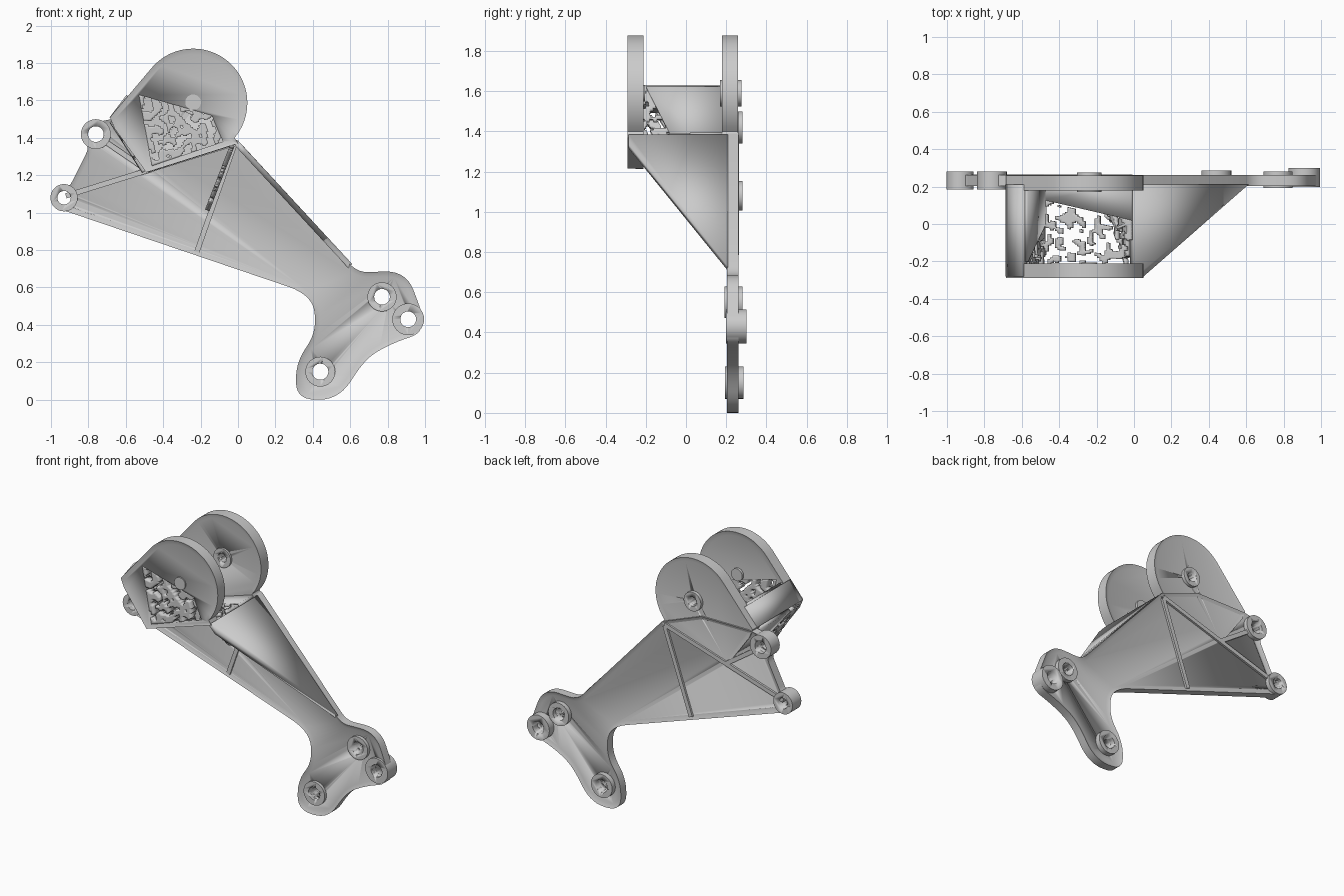
import bpy, bmesh, math
from mathutils import Vector, noise

if "Cube" in bpy.data.objects:
    bpy.data.objects.remove(bpy.data.objects["Cube"])


def finish(name, bm, solid=0.0):
    bmesh.ops.recalc_face_normals(bm, faces=bm.faces)
    me = bpy.data.meshes.new(name)
    bm.to_mesh(me)
    bm.free()
    ob = bpy.data.objects.new(name, me)
    bpy.context.collection.objects.link(ob)
    if solid:
        m = ob.modifiers.new("thickness", 'SOLIDIFY')
        m.thickness, m.offset = solid, 0
    bpy.ops.object.select_all(action='DESELECT')
    ob.select_set(True)
    bpy.context.view_layer.objects.active = ob
    bpy.ops.object.shade_smooth_by_angle(angle=math.radians(35))
    return ob


def rounded(points):
    """Turn (x, z, cut) corners into a rounded outline."""
    out, n = [], len(points)
    for i, (x, z, r) in enumerate(points):
        p = Vector((x, z))
        if r == 0:
            out.append(p)
            continue
        a, b = Vector(points[i - 1][:2]) - p, Vector(points[(i + 1) % n][:2]) - p
        s = p + a.normalized() * min(r, a.length * 0.47)
        e = p + b.normalized() * min(r, b.length * 0.47)
        for k in range(8):
            t = k / 7
            out.append(s * (1 - t) ** 2 + p * 2 * t * (1 - t) + e * t * t)
    return out


def prism(name, outline, y0, y1, rim=0.0, depth=0.0):
    """Outline in x-z, extruded along y, with optional raised rim on both sides."""
    bm = bmesh.new()
    f = bm.faces.new([bm.verts.new((x, y0, z)) for x, z in outline])
    ext = bmesh.ops.extrude_face_region(bm, geom=[f], use_keep_orig=True)["geom"]
    for v in ext:
        if isinstance(v, bmesh.types.BMVert):
            v.co.y = y1
    bmesh.ops.recalc_face_normals(bm, faces=bm.faces)
    if rim:
        caps = [f for f in bm.faces if abs(f.normal.y) > 0.9]
        bmesh.ops.inset_individual(bm, faces=caps, thickness=rim, depth=-depth)
    return finish(name, bm)


def cylinders(name, items):
    """One mesh of cylinders along y from (x, z, r, y0, y1)."""
    bm = bmesh.new()
    for x, z, r, y0, y1 in items:
        lo, hi = [[bm.verts.new((x + r * math.cos(k * math.tau / 32), y,
                                 z + r * math.sin(k * math.tau / 32)))
                   for k in range(32)] for y in (y0, y1)]
        bm.faces.new(lo)
        bm.faces.new(hi)
        for k in range(32):
            j = (k + 1) % 32
            bm.faces.new((lo[k], lo[j], hi[j], hi[k]))
    return finish(name, bm)


def cut(ob, cutter):
    m = ob.modifiers.new("cut", 'BOOLEAN')
    m.operation, m.solver, m.object = 'DIFFERENCE', 'EXACT', cutter
    cutter.hide_render = True
    cutter.hide_set(True)


def panel(name, pts, t=0.03):
    bm = bmesh.new()
    bm.faces.new([bm.verts.new(p) for p in pts])
    return finish(name, bm, t)


def mesh_sheet(name, a, b, c, d, limit, t=0.025, n=36):
    """Quad sheet eaten away into a worm-like perforated pattern."""
    a, b, c, d = map(Vector, (a, b, c, d))
    bm = bmesh.new()
    bmesh.ops.create_grid(bm, x_segments=n, y_segments=n, size=0.5)
    for v in bm.verts:
        u, w = v.co.x + 0.5, v.co.y + 0.5
        v.co = a.lerp(b, u).lerp(d.lerp(c, u), w)
    gone = [f for f in bm.faces if noise.noise(f.calc_center_median() * 24) > limit]
    bmesh.ops.delete(bm, geom=gone, context='FACES')
    return finish(name, bm, t)


# Main plate with raised rim
plate = prism("main_plate", rounded([
    (-.97, 1.025, .05), (.40, .56, .14), (.42, .36, .12), (.31, .20, .09),
    (.31, .0, .13), (.54, -.0, .12), (.68, .22, .12), (.82, .30, .08),
    (.98, .355, .06), (.985, .46, .04), (.90, .69, .12), (.64, .68, .06),
    (.0, 1.385, 0), (-.3, 1.5, 0), (-.68, 1.5, .03), (-.82, 1.47, .06),
    (-.80, 1.34, .03), (-.90, 1.14, .03), (-.99, 1.10, .04)]),
    .203, .262, .026, .012)

# Mounting bosses: x, z, radius, hole radius, y range
BOSSES = [(-.93, 1.08, .073, .036, .185, .28), (-.76, 1.42, .08, .042, .185, .28),
          (.77, .55, .078, .042, .192, .28), (.91, .43, .085, .042, .198, .30),
          (.44, .15, .08, .043, .195, .285), (-.24, 1.59, .065, .032, .17, .275)]
holes = cylinders("hole_cutter", [(x, z, h, 0, .5) for x, z, r, h, a, b in BOSSES])
bosses = cylinders("mounting_bosses", [(x, z, r, a, b) for x, z, r, h, a, b in BOSSES])
cut(plate, holes)
cut(bosses, holes)

# Twin round cheeks
cheek = [(-.24 + .29 * math.cos(math.radians(t)), 1.587 + .29 * math.sin(math.radians(t)))
         for t in range(-40, 141, 5)] + [(-.685, 1.51), (-.66, 1.45), (-.49, 1.215), (-.0, 1.37)]
back = prism("back_cheek", cheek, .178, .258, .025, .006)
cut(back, holes)
front = prism("front_cheek", cheek, -.29, -.212, .03, .010)
window = [(-.46, 1.25), (-.08, 1.38), (-.14, 1.52), (-.53, 1.63)]
cut(front, prism("window_cutter", window, -.4, -.1))
mesh_sheet("front_cheek_mesh", *[(x, -.25, z) for x, z in window], .08, .06)
cylinders("front_cheek_boss", [(-.24, 1.59, .042, -.288, -.205)])

# Pocket walls: solid part toward the plate, perforated part toward the front
for name, p, q, yp, yq in [("inner_wall", (-.58, 1.62), (-.485, 1.23), -.2, .0),
                           ("outer_wall", (-.675, 1.49), (-.50, 1.22), -.15, .02),
                           ("pocket_floor", (-.485, 1.23), (-.01, 1.38), .13, .02)]:
    def at(e, y):
        return (e[0], y, e[1])
    panel(name, [at(p, yp), at(p, .21), at(q, .21), at(q, yq)])
    limit = -.1 if name == "pocket_floor" else .05
    mesh_sheet(name + "_mesh", at(p, -.25), at(p, yp), at(q, yq), at(q, -.25), limit)
panel("wall_top", [(-.675, -.28, 1.50), (-.675, .21, 1.50), (-.585, .21, 1.62), (-.585, -.28, 1.62)])

# Tapered side flange along the sloping edge
panel("side_flange", [(-.01, -.285, 1.375), (.035, -.285, 1.325), (.60, .21, .715), (-.01, .21, 1.375)], .03)

# Remains of the front gusset
mesh_sheet("front_gusset", (-.03, -.25, 1.36), (-.03, .21, 1.36),
           (-.17, .21, 1.0), (-.15, .10, 1.05), .0)

# Stiffening ribs across the plate
for name, (x0, z0), (x1, z1) in [("long_rib", (-.02, 1.37), (-.92, 1.09)),
                                 ("cross_rib", (-.02, 1.36), (-.22, .79)),
                                 ("short_rib", (-.49, 1.23), (-.71, 1.38))]:
    s = Vector((z0 - z1, x1 - x0)).normalized() * .014
    prism(name, [(x0 + s.x, z0 + s.y), (x1 + s.x, z1 + s.y),
                 (x1 - s.x, z1 - s.y), (x0 - s.x, z0 - s.y)], .205, .264)
